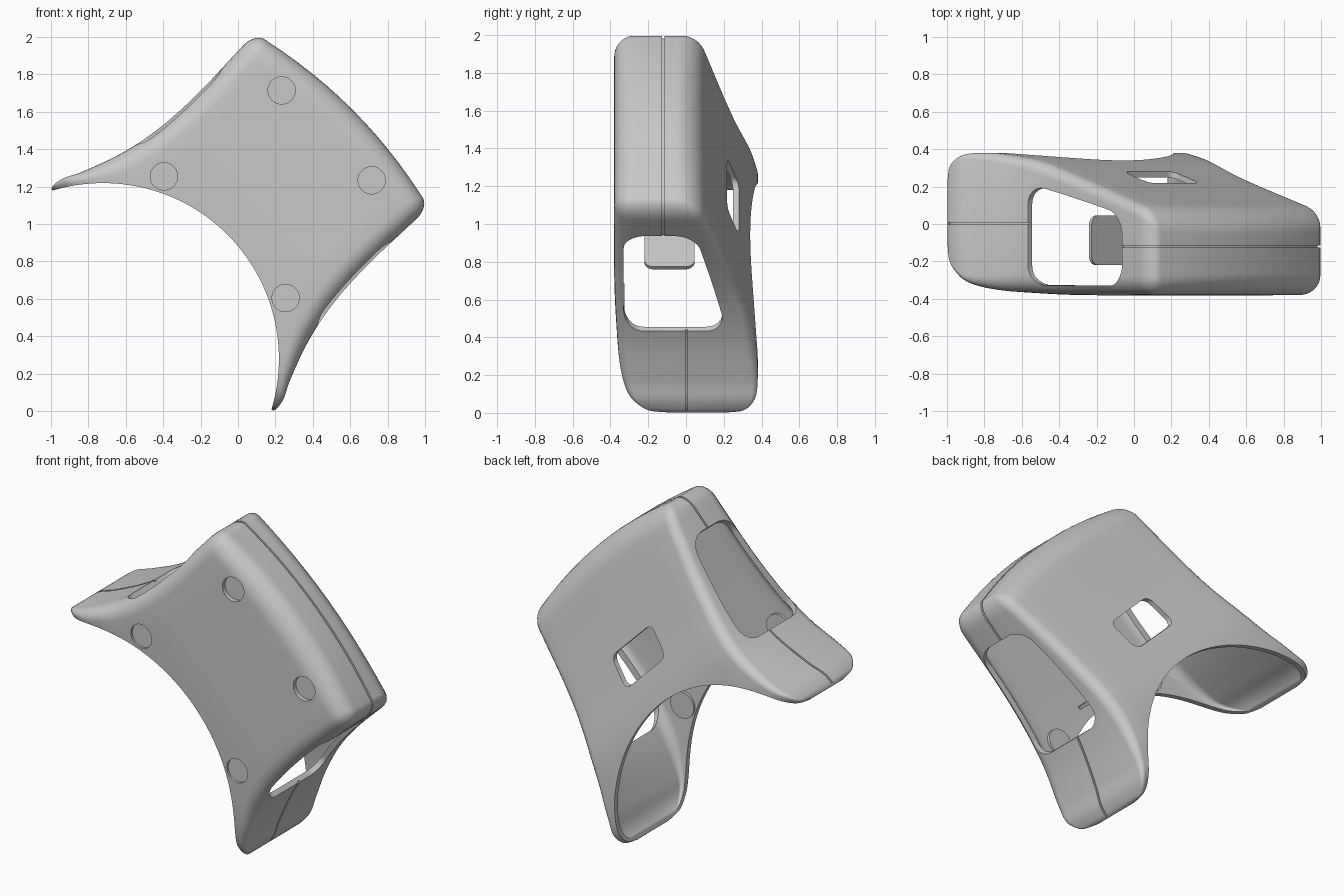
import bpy, bmesh, math
from mathutils import Vector

cube = bpy.data.objects.get("Cube")
if cube:
    bpy.data.objects.remove(cube, do_unlink=True)

grey = bpy.data.materials.new("light grey plastic")
grey.use_nodes = True
grey.diffuse_color = (0.58, 0.58, 0.58, 1)
grey.node_tree.nodes["Principled BSDF"].inputs["Base Color"].default_value = (0.58, 0.58, 0.58, 1)

S = math.sqrt(0.5)


def place(u, v, y):
    """u runs along the diagonal symmetry axis, v across it, y is depth."""
    return Vector(((u - v) * S, y, 1 + (u + v) * S))


def finish(bm, name):
    bmesh.ops.recalc_face_normals(bm, faces=bm.faces)
    if bm.calc_volume(signed=True) < 0:
        bmesh.ops.reverse_faces(bm, faces=bm.faces)
    me = bpy.data.meshes.new(name)
    bm.to_mesh(me)
    bm.free()
    ob = bpy.data.objects.new(name, me)
    bpy.context.collection.objects.link(ob)
    me.materials.append(grey)
    return ob


def curve(pts):
    """Smooth interpolation through (position, value) points."""
    n = len(pts)
    slope = []
    for i in range(n):
        a, b = pts[max(i - 1, 0)], pts[min(i + 1, n - 1)]
        slope.append((b[1] - a[1]) / (b[0] - a[0]))

    def f(s):
        i = 0
        while i < n - 2 and s > pts[i + 1][0]:
            i += 1
        h = pts[i + 1][0] - pts[i][0]
        t = min(max((s - pts[i][0]) / h, 0), 1)
        return ((2*t**3 - 3*t*t + 1) * pts[i][1] + (t**3 - 2*t*t + t) * h * slope[i]
                + (3*t*t - 2*t**3) * pts[i + 1][1] + (t**3 - t*t) * h * slope[i + 1])
    return f


# Half width, front depth, back depth and edge radius along the axis
width = curve([(-.574, .838), (-.55, .845), (-.485, .832), (-.4, .79), (-.18, .71),
               (.05, .662), (.31, .645), (.6, .652), (.8, .662)])
front = curve([(-.574, -.1), (-.56, -.19), (-.53, -.25), (-.47, -.31), (-.36, -.348),
               (-.16, -.368), (.15, -.38), (.8, -.38)])
back = curve([(-.574, .22), (-.562, .29), (-.535, .335), (-.48, .37), (-.4, .38), (-.3, .376),
              (-.08, .34), (.2, .25), (.63, .115), (.8, .06)])
edge = curve([(-.574, .02), (-.5, .04), (-.16, .1), (.8, .1)])


def loft(name, d, start):
    """Rounded body inset by d."""
    R, end = .115, .8 - d
    stations = [(start + (end - R - start) * (i / 52) ** 1.6, 0) for i in range(52)]
    stations += [(end - R + R * math.sin(a), R * (1 - math.cos(a)))
                 for a in [math.pi / 2 * k / 8 for k in range(9)]]
    arc = [math.pi / 2 * k / 6 for k in range(7)]

    def half_ring(w, y, r, sign):
        """One face of the section with its two rounded corners, from -v to +v."""
        pts = [(-w + r - r * math.cos(a), y + sign * (r - r * math.sin(a))) for a in arc]
        pts += [((-1 + 2 * k / 12) * (w - r), y) for k in range(1, 12)]
        return pts + [(w - r + r * math.sin(a), y + sign * (r - r * math.cos(a))) for a in arc]

    bm = bmesh.new()
    rings = []
    for s, e in stations:
        w, f, b = width(s) - d - .65 * e, front(s) + d + e, back(s) - d - e
        r = max(edge(s) - d - e, .02)
        mid = (f + b) / 2
        pts = [(-w, mid)] + half_ring(w, f, r, 1) + [(w, mid)]
        pts += reversed(half_ring(w, b, max(.6 * r, .015), -1))
        bulge = .065 * max(s, 0) ** 2 / .64
        rings.append([bm.verts.new(place(s + bulge * (1 - (v / w) ** 2), v, y)) for v, y in pts])
    n = len(rings[0])
    for A, B in zip(rings, rings[1:]):
        for k in range(n):
            bm.faces.new((A[k], A[(k + 1) % n], B[(k + 1) % n], B[k]))
    for ring in (rings[0], rings[-1]):
        bm.faces.new((ring[0], ring[1], ring[n - 1]))
        bm.faces.new((ring[n // 2], ring[n // 2 - 1], ring[n // 2 + 1]))
        for k in range(1, n // 2 - 1):
            bm.faces.new((ring[k], ring[k + 1], ring[n - k - 1], ring[n - k]))
    return finish(bm, name)


# How a 2D outline and its extrusion depth map to space, per extrusion axis
AXES = {"y": place,
        "v": lambda u, y, v: place(u, v, y),
        "u": lambda v, y, u: place(u, v, y)}


def prism(name, outline, lo, hi, along="y", radius=0):
    """Extrude an outline along an axis, with optional rounded corners."""
    put = AXES[along]
    bm = bmesh.new()
    a = [bm.verts.new(put(p, q, lo)) for p, q in outline]
    b = [bm.verts.new(put(p, q, hi)) for p, q in outline]
    n = len(a)
    bm.faces.new(a)
    bm.faces.new(b)
    for k in range(n):
        bm.faces.new((a[k], a[(k + 1) % n], b[(k + 1) % n], b[k]))
    bmesh.ops.recalc_face_normals(bm, faces=bm.faces)
    if radius:
        rims = [e for e in bm.edges if (e.verts[0] in a) != (e.verts[1] in a)]
        bmesh.ops.bevel(bm, geom=rims, offset=radius, segments=8, profile=.5, affect="EDGES")
    return finish(bm, name)


def circle(u, v, r, n):
    return [(u + r * math.cos(2 * math.pi * k / n), v + r * math.sin(2 * math.pi * k / n))
            for k in range(n)]


def box(u0, u1, q0, q1):
    return [(u0, q0), (u1, q0), (u1, q1), (u0, q1)]


def cut(ob, cutter):
    m = ob.modifiers.new("cut", "BOOLEAN")
    m.operation, m.solver, m.object = "DIFFERENCE", "MANIFOLD", cutter
    bpy.context.view_layer.objects.active = ob
    bpy.ops.object.modifier_apply(modifier=m.name)
    bpy.data.objects.remove(cutter, do_unlink=True)


# Hollow shell with a curved opening
body = loft("shell_body", 0, -.574)
cut(body, loft("cavity", .032, -.62))
cut(body, prism("arch", circle(-1.02, 0, .94, 160), -1, 1))

# Side openings and back window
side = [(-.11, -.33), (.56, -.33), (.56, .05), (-.11, .215)]
for lo, hi in ((-1, -.45), (.45, 1)):
    cut(body, prism("side_opening", side, lo, hi, "v", .11))
cut(body, prism("window", box(.11, .31, -.19, .19), .02, .6, "y", .045))

# Round pockets on the front with a floor disc behind each
parts = [body]
for u, v in ((.67, .34), (.67, -.34), (-.1, .46), (-.1, -.46)):
    cut(body, prism("pocket", circle(u, v, .073, 40), -.6, -.352))
    parts.append(prism("pocket_floor", circle(u, v, .08, 40), -.354, -.325))

# Shallow seam grooves around the outer skin
for name, u0, u1, y in (("outer_seam", .3, 1, -.12), ("tip_seam", -.56, .1, .003)):
    seam = prism(name, box(u0, u1, -1, 1), y - .006, y + .006)
    cut(seam, loft("seam_core", .01, -.62))
    cut(body, seam)

# Thin plate inside the cavity
parts.append(prism("inner_plate", box(-.33, .33, -.22, .045), -.01, .01, "u", .05))

for ob in parts:
    bpy.ops.object.select_all(action="DESELECT")
    ob.select_set(True)
    bpy.context.view_layer.objects.active = ob
    bpy.ops.object.shade_smooth_by_angle(angle=math.radians(35))
